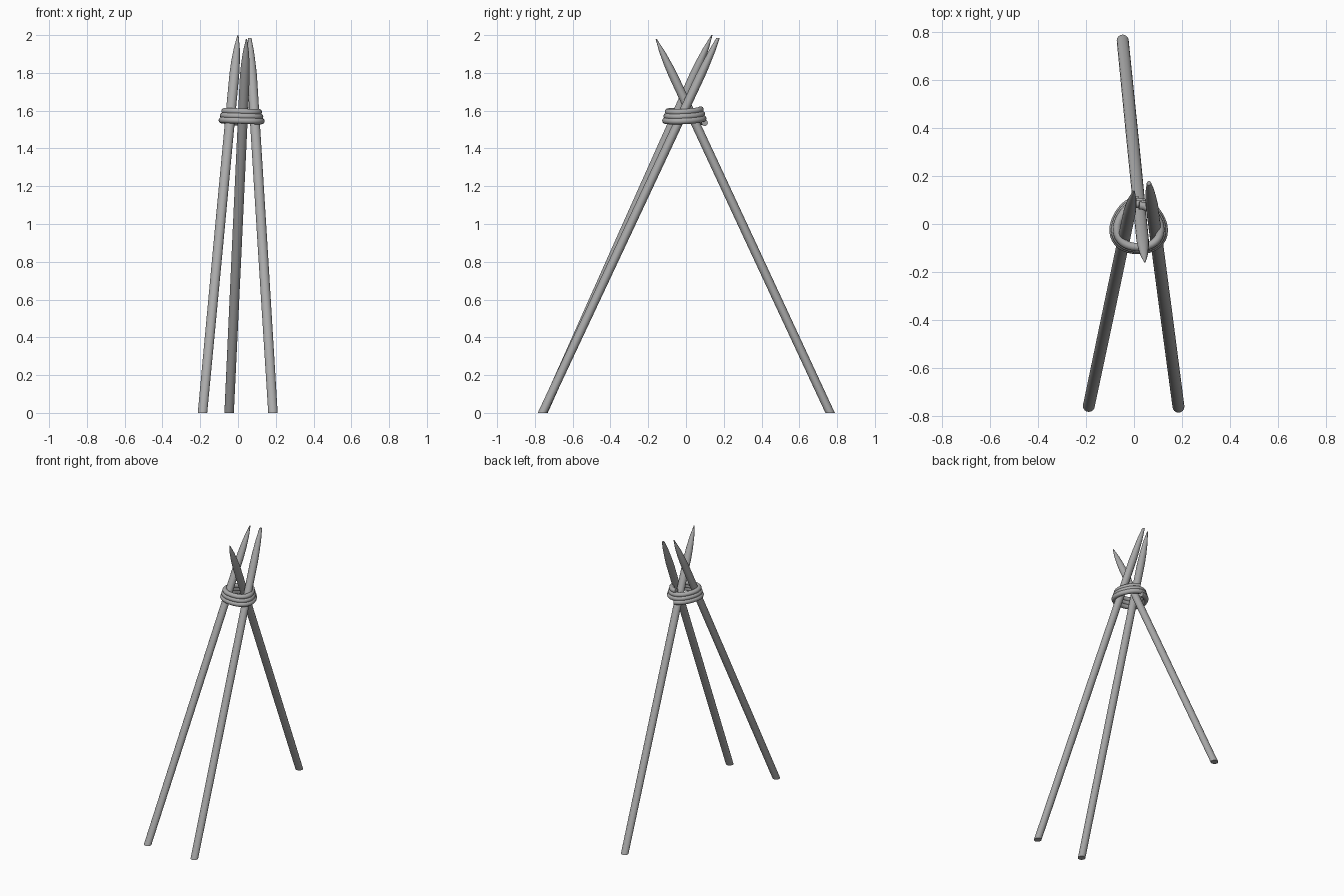
import bpy, bmesh, math
from mathutils import Vector

cube = bpy.data.objects.get("Cube")
if cube:
    bpy.data.objects.remove(cube)

grey = bpy.data.materials.new("plain grey")
grey.use_nodes = True
GREY = (0.4, 0.4, 0.4, 1)
grey.diffuse_color = GREY
grey.node_tree.nodes["Principled BSDF"].inputs["Base Color"].default_value = GREY

SIDES = 16


def sweep(name, centres, radii, frames, closed=False):
    """Skin a row of round sections; frames holds the two axes of each section."""
    bm = bmesh.new()
    rings = []
    for c, r, (u, v) in zip(centres, radii, frames):
        angles = [math.tau * i / SIDES for i in range(SIDES)]
        rings.append([bm.verts.new(c + r * (u * math.cos(a) + v * math.sin(a))) for a in angles])
    for a, b in zip(rings, rings[1:]):
        for i in range(SIDES):
            j = (i + 1) % SIDES
            bm.faces.new((a[i], a[j], b[j], b[i]))
    bm.faces.new(rings[0][::-1])
    bm.faces.new(rings[-1])
    bmesh.ops.recalc_face_normals(bm, faces=bm.faces)
    mesh = bpy.data.meshes.new(name)
    bm.to_mesh(mesh)
    bm.free()
    mesh.materials.append(grey)
    obj = bpy.data.objects.new(name, mesh)
    bpy.context.collection.objects.link(obj)
    bpy.ops.object.select_all(action="DESELECT")
    obj.select_set(True)
    bpy.context.view_layer.objects.active = obj
    bpy.ops.object.shade_smooth_by_angle(angle=math.radians(40))


def pole(name, foot, tip, point):
    """Leaning pole with a level foot and a whittled end."""
    foot, tip = Vector(foot), Vector(tip)
    steps = [(0, 0.025), (0.45, 0.026), (0.9, 0.026), (0.93, 0.023),
             (0.965, 0.015 + point / 3), (1, point)]
    level = (Vector((1, 0, 0)), Vector((0, 1, 0)))
    sweep(name, [foot.lerp(tip, t) for t, r in steps], [r for t, r in steps], [level] * len(steps))


# Three crossed poles
pole("front_right_pole", (-0.188, -0.757, 0), (0, 0.137, 2.0), 0.003)
pole("front_left_pole", (0.185, -0.76, 0), (0.062, 0.17, 1.985), 0.009)
pole("back_pole", (-0.047, 0.763, 0), (0.045, -0.158, 1.98), 0.003)

# Rope lashing: a rising, slightly tightening coil
TURNS, STEPS = 3, 40
path = []
for i in range(TURNS * STEPS + 1):
    t = i / (TURNS * STEPS)
    a = math.tau * TURNS * t + math.pi / 2
    shrink = (1 - 0.2 * t) * (1 + 0.05 * math.cos(3 * (a - math.pi / 2)))
    path.append(Vector((0.021 + 0.108 * shrink * math.cos(a),
                        -0.012 + 0.106 * shrink * math.sin(a),
                        1.535 + 0.072 * t - 0.008 * math.cos(a))))
frames = []
for i, p in enumerate(path):
    along = (path[min(i + 1, len(path) - 1)] - path[max(i - 1, 0)]).normalized()
    out = along.cross(Vector((0, 0, 1))).normalized()
    frames.append((out, out.cross(along)))
sweep("rope_lashing", path, [0.0165] * len(path), frames)
